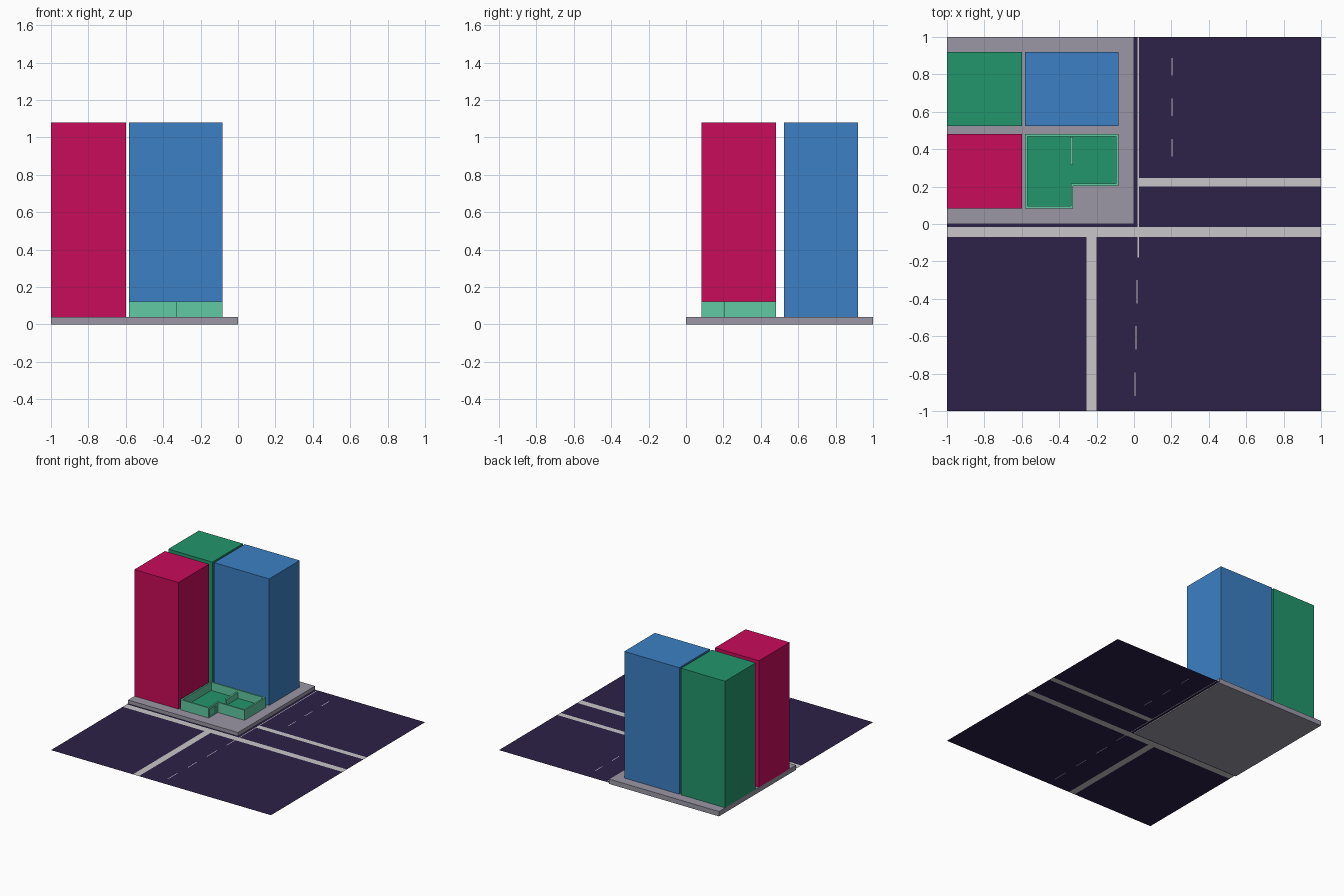
import bpy, bmesh

if "Cube" in bpy.data.objects:
    bpy.data.objects.remove(bpy.data.objects["Cube"])


def material(name, hex_code):
    def lin(c):
        return c / 12.92 if c <= 0.04045 else ((c + 0.055) / 1.055) ** 2.4
    m = bpy.data.materials.new(name)
    m.diffuse_color = [lin(int(hex_code[i:i + 2], 16) / 255) for i in (0, 2, 4)] + [1]
    m.use_nodes = True
    m.node_tree.nodes["Principled BSDF"].inputs["Base Color"].default_value = m.diffuse_color
    return m


PURPLE = material("dark purple ground", "2d2148")
ROAD = material("light grey road", "c8c6c8")
SLAB = material("grey paving", "9b97a6")
RED = material("crimson", "c80c5a")
BLUE = material("blue", "3b80c4")
GREEN = material("green", "22966c")
MINT = material("mint green", "60caa2")


def finish(name, bm, *mats):
    me = bpy.data.meshes.new(name)
    bm.to_mesh(me)
    bm.free()
    for m in mats:
        me.materials.append(m)
    ob = bpy.data.objects.new(name, me)
    bpy.context.collection.objects.link(ob)
    return ob


def box(name, x, y, z, mat):
    bm = bmesh.new()
    for v in bmesh.ops.create_cube(bm, size=1)["verts"]:
        v.co = [a[0] if c < 0 else a[1] for a, c in zip((x, y, z), v.co)]
    return finish(name, bm, mat)


# Ground sheet: a grid cut along the road edges, coloured by region
roads = [(-1, 1, -0.07, -0.015), (-0.255, -0.2, -1, -0.07), (0.02, 1, 0.2, 0.245),
         (0.02, 0.026, -0.18, 1)]
roads += [(0.201, 0.207, y, y + 0.095) for y in (0.36, 0.577, 0.793)]
roads += [(x, x + 0.006, y, y + 0.125) for x, y in ((0.013, -0.425), (0.008, -0.67), (0.002, -0.92))]
xs = sorted({-1, 0, 1} | {c for r in roads for c in r[:2]})
ys = sorted({-1, 0, 1} | {c for r in roads for c in r[2:]})
bm = bmesh.new()
grid = [[bm.verts.new((x, y, 0.01)) for y in ys] for x in xs]
for i in range(len(xs) - 1):
    for j in range(len(ys) - 1):
        cx, cy = (xs[i] + xs[i + 1]) / 2, (ys[j] + ys[j + 1]) / 2
        if cx < 0 and cy > 0:
            continue  # the paved block fills this quarter
        f = bm.faces.new((grid[i][j], grid[i + 1][j], grid[i + 1][j + 1], grid[i][j + 1]))
        f.material_index = int(any(a < cx < b and c < cy < d for a, b, c, d in roads))
bmesh.ops.delete(bm, geom=[v for v in bm.verts if not v.link_faces], context='VERTS')
finish("ground", bm, PURPLE, ROAD)

# Paved block and the three towers
box("paved_block", (-1, 0), (0, 1), (0, 0.04), SLAB)
box("red_tower", (-1, -0.6), (0.083, 0.48), (0.04, 1.08), RED)
box("green_tower", (-1, -0.6), (0.523, 0.92), (0.04, 1.08), GREEN)
box("blue_tower", (-0.583, -0.083), (0.523, 0.92), (0.04, 1.08), BLUE)

# Low L-shaped building: extruded outline with a hollowed top and a green floor
outline = [(-0.583, 0.083), (-0.325, 0.083), (-0.325, 0.203), (-0.083, 0.203),
           (-0.083, 0.48), (-0.583, 0.48)]
bm = bmesh.new()
base = bm.faces.new([bm.verts.new((x, y, 0.04)) for x, y in outline])
top = bmesh.ops.extrude_face_region(bm, geom=[base], use_keep_orig=True)["geom"]
for v in top:
    if isinstance(v, bmesh.types.BMVert):
        v.co.z = 0.123
bmesh.ops.recalc_face_normals(bm, faces=bm.faces)
roof = max(bm.faces, key=lambda f: f.calc_center_median().z)
bmesh.ops.inset_region(bm, faces=[roof], thickness=0.018)
floor = bmesh.ops.extrude_discrete_faces(bm, faces=[roof])["faces"][0]
floor.material_index = 1
for v in floor.verts:
    v.co.z = 0.055
# Recessed doorway on the side facing the courtyard
bm.normal_update()
door = next(f for f in bm.faces if f.normal.x > 0.9
            and abs(f.calc_center_median().x + 0.325) < 0.001)
mid = door.calc_center_median()
bmesh.ops.inset_individual(bm, faces=[door], thickness=0.015)
for v in door.verts:
    v.co.y = 0.097 if v.co.y < mid.y else 0.18
    v.co.z = 0.045 if v.co.z < mid.z else 0.104
recess = bmesh.ops.extrude_discrete_faces(bm, faces=[door])["faces"][0]
for v in recess.verts:
    v.co.x -= 0.008
finish("low_building", bm, MINT, GREEN)

# Inner partition
box("partition", (-0.341, -0.326), (0.315, 0.465), (0.05, 0.105), MINT)
